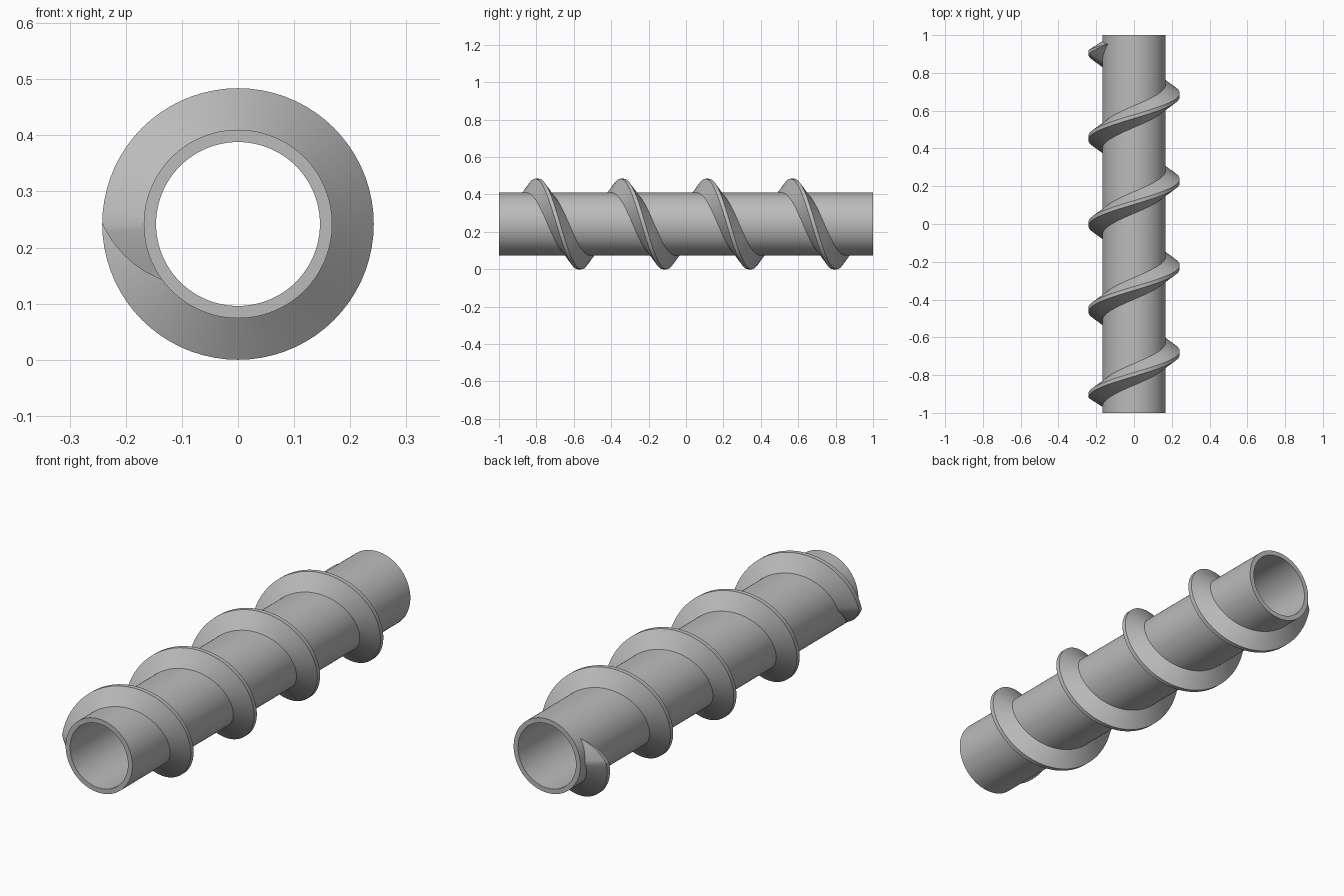
import bpy, bmesh, math

if "Cube" in bpy.data.objects:
    bpy.data.objects.remove(bpy.data.objects["Cube"])

STEEL = bpy.data.materials.new("steel grey")
STEEL.diffuse_color = (0.5, 0.5, 0.5, 1)
STEEL.use_nodes = True
STEEL.node_tree.nodes["Principled BSDF"].inputs["Base Color"].default_value = STEEL.diffuse_color

CZ = 0.242                       # axis height
R_IN, R_OUT, R_TIP = 0.146, 0.168, 0.242
PITCH, TURNS = 0.455, 4
TAPER = math.radians(36)         # run-out angle at each end
BASE_W, TIP_W = 0.06, 0.01       # half widths of the flight


def finish(name, bm):
    bmesh.ops.recalc_face_normals(bm, faces=bm.faces)
    mesh = bpy.data.meshes.new(name)
    bm.to_mesh(mesh)
    bm.free()
    mesh.materials.append(STEEL)
    obj = bpy.data.objects.new(name, mesh)
    bpy.context.collection.objects.link(obj)
    bpy.ops.object.select_all(action='DESELECT')
    obj.select_set(True)
    bpy.context.view_layer.objects.active = obj
    bpy.ops.object.shade_smooth_by_angle(angle=math.radians(30))


def polar(r, a, y):
    """Angle 0 is the left side, turning over the top to the right."""
    return (-r * math.cos(a), y, CZ + r * math.sin(a))


def skin(bm, rings, closed):
    n = len(rings[0])
    pairs = list(zip(rings, rings[1:]))
    if closed:
        pairs.append((rings[-1], rings[0]))
    for a, b in pairs:
        for i in range(n):
            j = (i + 1) % n
            bm.faces.new((a[i], a[j], b[j], b[i]))


# hollow shaft: rectangular wall section turned round the axis
bm = bmesh.new()
wall = [(R_IN, -1), (R_OUT, -1), (R_OUT, 1), (R_IN, 1)]
SIDES = 96
skin(bm, [[bm.verts.new(polar(r, 2 * math.pi * k / SIDES, y)) for r, y in wall]
          for k in range(SIDES)], True)
finish("hollow_shaft", bm)

# spiral flight: trapezoid swept along a helix, tapering to a point at both ends
bm = bmesh.new()
full = 2 * math.pi * TURNS
steps = TURNS * 72
run = 10
angles = [-TAPER + TAPER * k / run for k in range(run)]
angles += [full * k / steps for k in range(steps + 1)]
angles += [full + TAPER * (k + 1) / run for k in range(run)]
ROOT = R_OUT - 0.004             # sunk slightly into the shaft
rings = []
for a in angles:
    over = max(-a, a - full, 0) / TAPER
    s = max(1 - over, 0.01)
    y = -PITCH * TURNS / 2 + PITCH * a / (2 * math.pi)
    tip = R_OUT + (R_TIP - R_OUT) * s
    section = [(ROOT, -BASE_W * s), (tip, -TIP_W * s),
               (tip, TIP_W * s), (ROOT, BASE_W * s)]
    rings.append([bm.verts.new(polar(r, a, y + w)) for r, w in section])
skin(bm, rings, False)
bm.faces.new(rings[0])
bm.faces.new(rings[-1])
finish("spiral_flight", bm)
